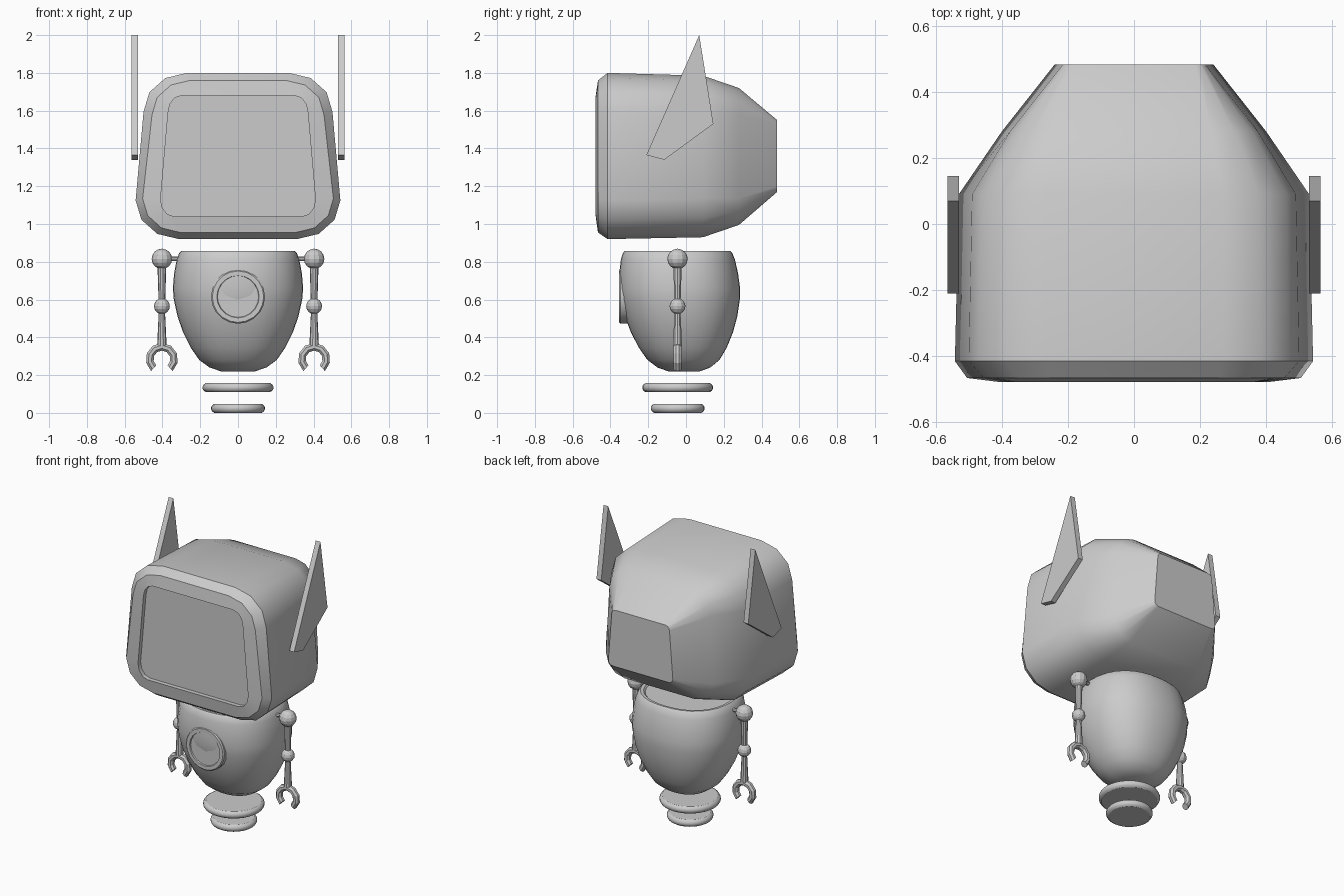
import bpy, bmesh, math
from math import sin, cos, pi, radians

if "Cube" in bpy.data.objects:
    bpy.data.objects.remove(bpy.data.objects["Cube"])


def loft(name, rings, mirror=False, smooth=32):
    """Skin a list of equal-length point rings and cap both ends."""
    bm = bmesh.new()
    vs = [[bm.verts.new(p) for p in ring] for ring in rings]
    n = len(rings[0])
    for a, b in zip(vs, vs[1:]):
        for i in range(n):
            j = (i + 1) % n
            bm.faces.new((a[i], a[j], b[j], b[i]))
    bm.faces.new(vs[0][::-1])
    bm.faces.new(vs[-1])
    bmesh.ops.recalc_face_normals(bm, faces=bm.faces)
    me = bpy.data.meshes.new(name)
    bm.to_mesh(me)
    bm.free()
    ob = bpy.data.objects.new(name, me)
    bpy.context.collection.objects.link(ob)
    if mirror:
        ob.modifiers.new("mirror", 'MIRROR').use_axis[0] = True
    if smooth:
        bpy.ops.object.select_all(action='DESELECT')
        ob.select_set(True)
        bpy.context.view_layer.objects.active = ob
        bpy.ops.object.shade_smooth_by_angle(angle=radians(smooth))
    return ob


def lathe(name, profile, x, y, n, **kw):
    return loft(name, [[(x + r * cos(2 * pi * i / n), y + r * sin(2 * pi * i / n), z)
                        for i in range(n)] for r, z in profile], **kw)


def head_ring(y, wt, wb, zt, zb, rx, rz):
    """Trapezoid with elliptical corners; wt/wb are the side half-widths."""
    half = []
    for k in range(4):
        a = radians(90 - 30 * k)
        half.append((wt - rx + rx * cos(a), zt - rz + rz * sin(a)))
    for k in range(4):
        a = radians(-30 * k)
        half.append((wb - rx + rx * cos(a), zb + rz + rz * sin(a)))
    return [(x, y, z) for x, z in half] + [(-x, y, z) for x, z in reversed(half)]


# Head: recessed screen, rim, shell, tapering back
loft("head", [head_ring(*s) for s in (
    (-0.45, .37, .41, 1.68, 1.04, .07, .09),
    (-0.478, .37, .41, 1.68, 1.04, .07, .09),
    (-0.466, .455, .505, 1.76, .955, .20, .18),
    (-0.415, .50, .542, 1.80, .92, .23, .205),
    (0.09, .49, .53, 1.785, .93, .22, .205),
    (0.28, .375, .40, 1.72, .995, .14, .14),
    (0.483, .215, .24, 1.55, 1.17, .03, .03))])

# Ears: flat pointed plates
ear = [(0.07, 2.0), (0.145, 1.53), (-0.115, 1.34), (-0.21, 1.365)]
loft("ear", [[(x, y, z) for y, z in ear] for x in (0.53, 0.565)], mirror=True, smooth=0)


# Torso: slightly squarish egg leaning forward, with a dished top
def torso_ring(r, z, n=32):
    cy = -0.01 - 0.035 * (z - 0.22) / 0.63
    pts = []
    for i in range(n):
        c, s = cos(2 * pi * i / n), sin(2 * pi * i / n)
        k = (abs(c) ** 2.3 + abs(s) ** 2.3) ** (-1 / 2.3)
        pts.append((r * k * c, cy + 0.93 * r * k * s, z))
    return pts


loft("torso", [torso_ring(*p) for p in (
    (.09, .22), (.15, .24), (.205, .28), (.25, .345), (.29, .425), (.32, .51),
    (.34, .60), (.345, .66), (.338, .74), (.325, .81), (.312, .845),
    (.30, .857), (.28, .855), (.27, .845))])

# Chest badge: ring with a sunken disc
loft("chest_disc", [[(r * cos(2 * pi * i / 20), y, .615 + r * sin(2 * pi * i / 20))
                     for i in range(20)]
                    for r, y in ((.143, -.27), (.143, -.348), (.136, -.355),
                                 (.112, -.355), (.109, -.347))])

# Arms
AX, AY = 0.403, -0.045


def ball(name, z, r):
    prof = [(max(r * sin(pi * k / 8), .002), z - r * cos(pi * k / 8)) for k in range(9)]
    lathe(name, prof, AX, AY, 12, mirror=True, smooth=20)


ball("shoulder_ball", .815, .054)
ball("elbow_ball", .565, .042)
lathe("upper_arm", [(.017, .57), (.019, .64), (.024, .80)], AX, AY, 10, mirror=True)
lathe("forearm", [(.025, .355), (.024, .38), (.016, .55)], AX, AY, 10, mirror=True)
loft("shoulder_rod", [[(x, AY + .012 * cos(pi * i / 4), .815 + .012 * sin(pi * i / 4))
                       for i in range(8)] for x in (.28, .40)], mirror=True)

# Claw: faceted open hoop
claw = []
for k in range(9):
    a = radians(-48 + 276 * k / 8)
    ring = []
    for i in range(8):
        b = pi * i / 4 + pi / 8
        rr = .065 + .022 * cos(b)
        ring.append((AX + rr * cos(a), AY + .023 * sin(b), .285 + rr * sin(a)))
    claw.append(ring)
loft("claw", claw, mirror=True, smooth=20)

# Hover discs beneath the body
for name, r, z in (("upper_hover_disc", .187, .11), ("lower_hover_disc", .142, 0)):
    lathe(name, [(r - .017, z), (r - .006, z + .007), (r, z + .018), (r, z + .03),
                 (r - .006, z + .041), (r - .017, z + .048)], 0, -.044, 32)
